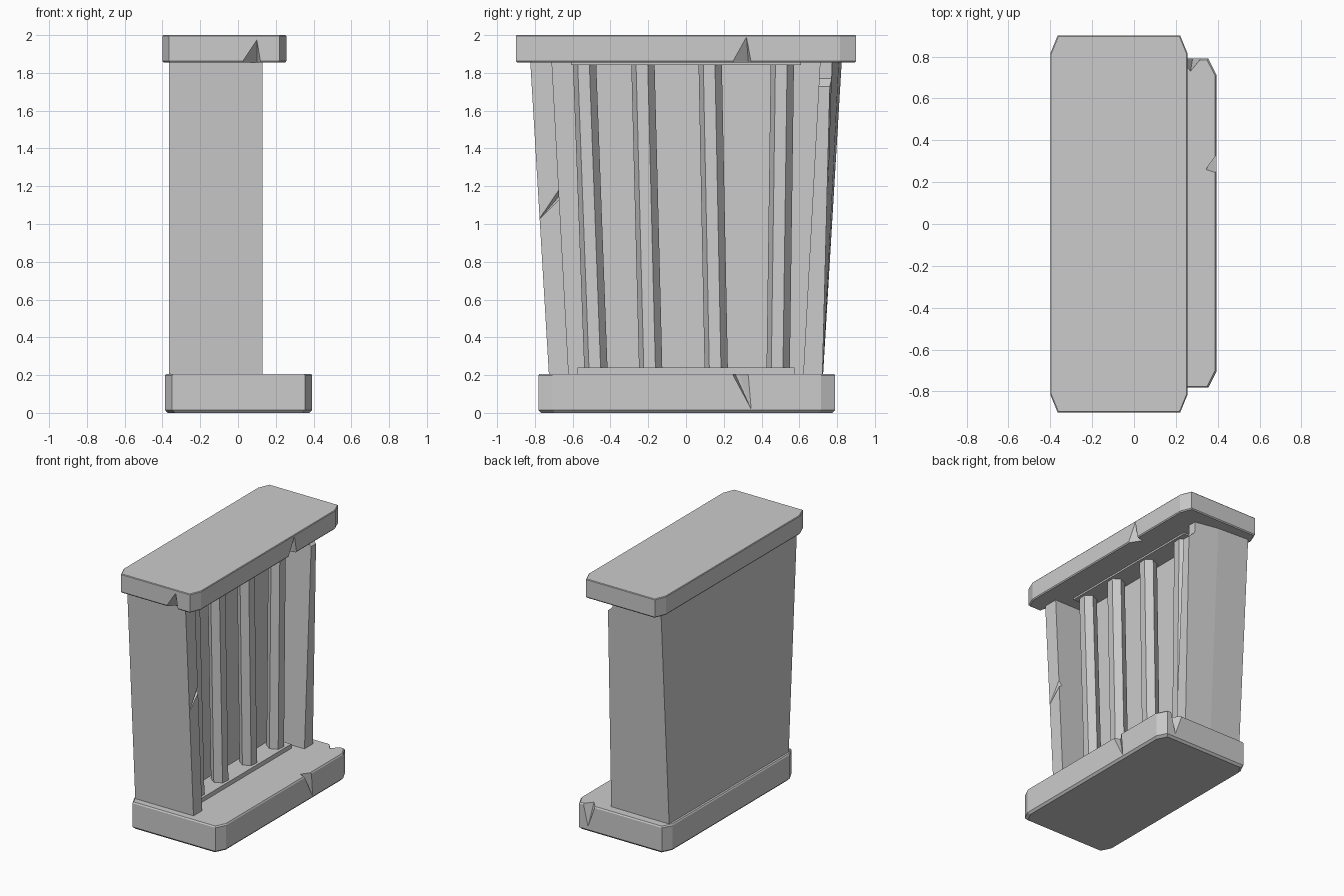
import bpy, bmesh, math
from mathutils import Vector

cube = bpy.data.objects.get("Cube")
if cube:
    bpy.data.objects.remove(cube, do_unlink=True)

stone = bpy.data.materials.new("grey stone")
stone.use_nodes = True
GREY = (0.6, 0.6, 0.6, 1)
stone.diffuse_color = GREY
stone.node_tree.nodes["Principled BSDF"].inputs["Base Color"].default_value = GREY


def finish(bm, name):
    bmesh.ops.recalc_face_normals(bm, faces=bm.faces)
    mesh = bpy.data.meshes.new(name)
    bm.to_mesh(mesh)
    bm.free()
    mesh.materials.append(stone)
    ob = bpy.data.objects.new(name, mesh)
    bpy.context.collection.objects.link(ob)
    return ob


def loft(name, rings):
    """Skin a stack of (z, outline) rings and cap both ends."""
    bm = bmesh.new()
    rows = [[bm.verts.new((x, y, z)) for x, y in pts] for z, pts in rings]
    n = len(rows[0])
    for lo, hi in zip(rows, rows[1:]):
        for i in range(n):
            j = (i + 1) % n
            bm.faces.new((lo[i], lo[j], hi[j], hi[i]))
    bm.faces.new(rows[0])
    bm.faces.new(rows[-1])
    return finish(bm, name)


def clipped(x0, x1, y0, y1, cx, cy, inset=0):
    """Rectangle outline with clipped corners."""
    x0, x1, y0, y1 = x0 + inset, x1 - inset, y0 + inset, y1 - inset
    return [(x0 + cx, y0), (x1 - cx, y0), (x1, y0 + cy), (x1, y1 - cy),
            (x1 - cx, y1), (x0 + cx, y1), (x0, y1 - cy), (x0, y0 + cy)]


def cut(target, points):
    """Subtract the convex hull of the points from the target."""
    bm = bmesh.new()
    for p in points:
        bm.verts.new(p)
    hull = bmesh.ops.convex_hull(bm, input=bm.verts)
    loose = [v for v in hull["geom_interior"] if isinstance(v, bmesh.types.BMVert)]
    bmesh.ops.delete(bm, geom=loose, context='VERTS')
    cutter = finish(bm, "chip_cutter")
    cutter.hide_render = True
    mod = target.modifiers.new("chip", 'BOOLEAN')
    mod.operation = 'DIFFERENCE'
    mod.solver = 'EXACT'
    mod.object = cutter
    bpy.context.view_layer.objects.active = target
    bpy.ops.object.modifier_apply(modifier=mod.name)
    bpy.data.objects.remove(cutter, do_unlink=True)


def edge_chip(target, tip, left, right, deep, out, vert):
    """Wedge broken from an edge: tip, left, right on the side, deep inside."""
    tip, left, right, deep, out = map(Vector, (tip, left, right, deep, out))
    side = Vector((0, 0, vert))
    cut(target, [tip, left, right, deep, tip + out, left + out, right + out,
                 left + side, right + side, deep + side])


# Top slab
slab = (-0.4, 0.256, -0.9, 0.9, 0.035, 0.085)
top_slab = loft("top_slab", [(1.855, clipped(*slab, 0.006)), (1.863, clipped(*slab)),
                             (1.995, clipped(*slab)), (2.0, clipped(*slab, 0.004))])
edge_chip(top_slab, (0.256, 0.32, 1.99), (0.256, 0.245, 1.855), (0.256, 0.345, 1.855),
          (0.2, 0.33, 1.855), (0.05, 0, 0), -0.05)
edge_chip(top_slab, (0.1, -0.9, 1.975), (0.02, -0.9, 1.855), (0.12, -0.9, 1.855),
          (0.1, -0.82, 1.855), (0, -0.05, 0), -0.05)

# Base block
base = (-0.387, 0.393, -0.782, 0.79, 0.038, 0.075)
base_block = loft("base_block", [(0, clipped(*base, 0.015)), (0.016, clipped(*base)),
                                 (0.197, clipped(*base)), (0.207, clipped(*base, 0.006))])
edge_chip(base_block, (0.393, 0.345, 0.02), (0.393, 0.245, 0.207), (0.393, 0.325, 0.207),
          (0.345, 0.26, 0.207), (0.05, 0, 0), 0.05)
edge_chip(base_block, (0.28, 0.79, 0.04), (0.22, 0.79, 0.207), (0.32, 0.79, 0.207),
          (0.27, 0.73, 0.207), (0, 0.05, 0), 0.05)


# Flaring body with an open recess on one side
def body_plan(outer, inner, corner, bend):
    back, front, panel = -0.365, 0.13, -0.11
    return [(back, -outer), (front, -outer), (front, -inner), (panel, -inner),
            (panel, inner), (front, inner), (front, corner), (-0.1, bend), (back, outer)]


body = loft("body", [(0.19, body_plan(0.725, 0.62, 0.722, 0.724)),
                     (1.87, body_plan(0.825, 0.71, 0.765, 0.81))])
# Diagonal groove on one upright
groove = [(0.13, -0.66, 1.2), (0.13, -0.66, 1.14), (0.1, -0.66, 1.16), (0.13, -0.785, 1.015)]
cut(body, groove + [(x + 0.04, y, z) for x, y, z in groove])
# Broken top corner on the other upright
cut(body, [(x, y, z) for y in (0.69, 0.9)
           for x, z in ((0.085, 1.77), (0.14, 1.72), (0.2, 1.72), (0.2, 1.9), (0.085, 1.9))])

# Sill strips above and below the bars
for name, half, z0, z1 in (("lower_strip", 0.575, 0.195, 0.24), ("upper_strip", 0.61, 1.842, 1.865)):
    outline = [(-0.12, -half), (0.05, -half), (0.05, half), (-0.12, half)]
    loft(name, [(z0, outline), (z1, outline)])

# Leaning six-sided bars: y at the foot, y at the head
BARS = [(-0.477, -0.537), (-0.187, -0.228), (0.16, 0.128), (0.488, 0.51)]
for i, (foot, head) in enumerate(BARS):
    turn = math.radians(24)

    def hexagon(y):
        return [(-0.025 + 0.062 * math.cos(turn + k * math.pi / 3),
                 y + 0.062 * math.sin(turn + k * math.pi / 3)) for k in range(6)]

    loft(f"bar_{i + 1}", [(0.23, hexagon(foot)), (1.85, hexagon(head))])
